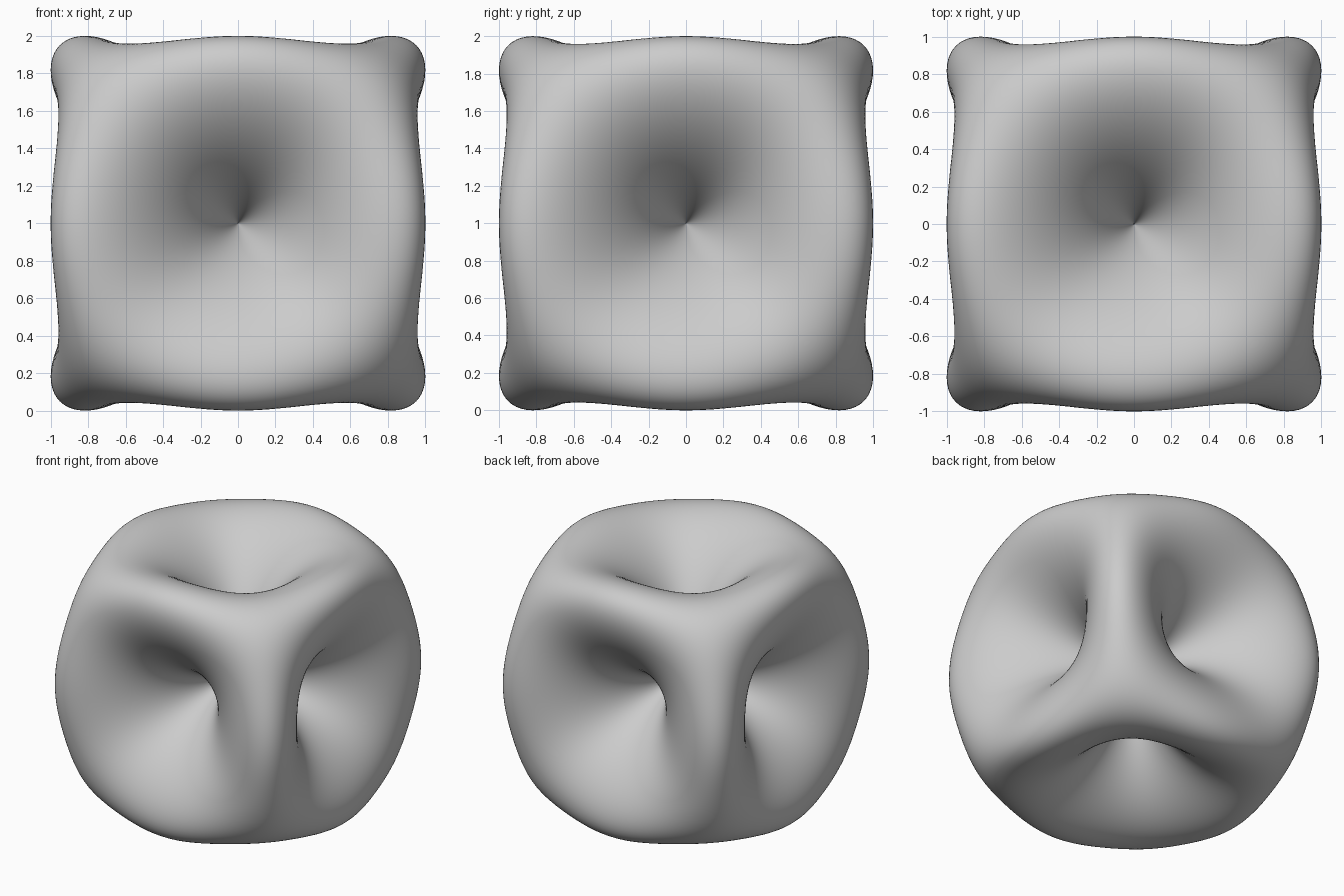
import bpy
import bmesh
import math
from mathutils import Vector

cube = bpy.data.objects.get("Cube")
if cube:
    bpy.data.objects.remove(cube, do_unlink=True)

SIZE = 5.38      # puts the widest point of each lobe at 1 unit
CORNER = 2.1     # how much the eight corners are pulled in


def radius(d):
    """Distance from the centre: zero on the axes, greatest on the edge diagonals."""
    a, b, c = d.x ** 2, d.y ** 2, d.z ** 2
    return SIZE * (a * b + b * c + c * a - CORNER * a * b * c)


# Finely divided cube, pushed out into twelve lobes with six funnel dimples
bm = bmesh.new()
bmesh.ops.create_cube(bm, size=2)
bmesh.ops.subdivide_edges(bm, edges=bm.edges[:], cuts=79, use_grid_fill=True)
for v in bm.verts:
    # even out the angular spacing before finding the direction
    d = Vector([math.tan(c * math.pi / 4) for c in v.co]).normalized()
    v.co = d * radius(d)
    v.co.z += 1
for f in bm.faces:
    f.smooth = True

mesh = bpy.data.meshes.new("dimpled_body")
bm.to_mesh(mesh)
bm.free()
body = bpy.data.objects.new("dimpled_body", mesh)
bpy.context.collection.objects.link(body)

# Plain grey
grey = bpy.data.materials.new("plain_grey")
grey.use_nodes = True
colour = (0.6, 0.6, 0.6, 1)
grey.diffuse_color = colour
grey.node_tree.nodes["Principled BSDF"].inputs["Base Color"].default_value = colour
mesh.materials.append(grey)
